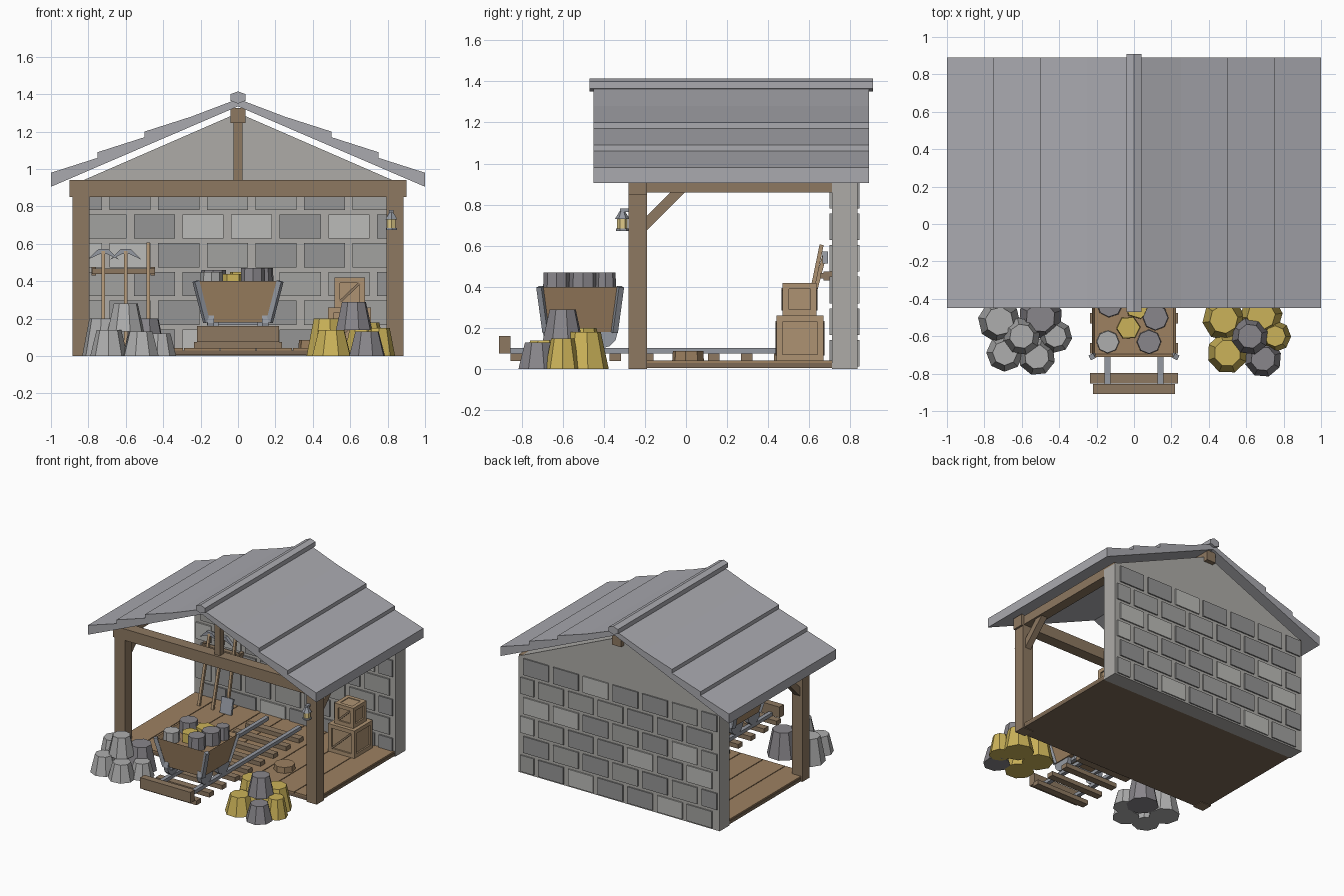
import bpy, bmesh, math, random
from mathutils import Vector

if "Cube" in bpy.data.objects:
    bpy.data.objects.remove(bpy.data.objects["Cube"])
random.seed(4)

COL = dict(wood=(.27, .19, .12), dark=(.2, .14, .09), plank=(.34, .22, .12), crate=(.42, .29, .17),
           wall=(.42, .41, .39), s1=(.3, .3, .3), s2=(.36, .36, .35), s3=(.5, .5, .48),
           slate=(.4, .4, .43), iron=(.3, .32, .36), gold=(.6, .45, .1), rock=(.25, .24, .26),
           pale=(.42, .42, .42), glow=(.75, .6, .25))
MATS = {}
for k, c in COL.items():
    MATS[k] = bpy.data.materials.new(k)
    MATS[k].diffuse_color = (*c, 1)


def finish(name, bm, col):
    bmesh.ops.recalc_face_normals(bm, faces=bm.faces)
    me = bpy.data.meshes.new(name)
    bm.to_mesh(me)
    bm.free()
    me.materials.append(MATS[col])
    ob = bpy.data.objects.new(name, me)
    bpy.context.collection.objects.link(ob)
    return ob


def box(name, x0, x1, y0, y1, z0, z1, col):
    bm = bmesh.new()
    bmesh.ops.create_cube(bm, size=1)
    for v in bm.verts:
        v.co = Vector(((x0 + x1) / 2 + v.co.x * (x1 - x0), (y0 + y1) / 2 + v.co.y * (y1 - y0),
                       (z0 + z1) / 2 + v.co.z * (z1 - z0)))
    return finish(name, bm, col)


def prism(name, pts, y0, y1, col):
    """Extrude an (x, z) profile along y."""
    bm = bmesh.new()
    f = bm.faces.new([bm.verts.new((x, y0, z)) for x, z in pts])
    ext = bmesh.ops.extrude_face_region(bm, geom=[f])
    for v in ext['geom']:
        if isinstance(v, bmesh.types.BMVert):
            v.co.y = y1
    return finish(name, bm, col)


def cone(name, loc, r0, r1, h, col, n=8, rot=None):
    """Tapered prism standing on loc."""
    bm = bmesh.new()
    bmesh.ops.create_cone(bm, cap_ends=True, segments=n, radius1=r0, radius2=r1, depth=h)
    bmesh.ops.translate(bm, verts=bm.verts, vec=(0, 0, h / 2))
    ob = finish(name, bm, col)
    ob.location = loc
    ob.rotation_euler = rot or (0, 0, random.uniform(0, .8))
    return ob


def bar(name, a, b, w, d, col):
    """Square bar from point a to point b."""
    a, b = Vector(a), Vector(b)
    ob = box(name, -w / 2, w / 2, -d / 2, d / 2, 0, (b - a).length, col)
    ob.location = a
    ob.rotation_euler = (b - a).to_track_quat('Z', 'Y').to_euler()
    return ob


# roof: stepped slate courses and ridge cap
half = [(1, .905), (1, .98), (.75, 1.06), (.75, 1.09), (.5, 1.17), (.5, 1.20), (.25, 1.28)]
prism("roof", [(0, 1.335)] + half + [(0, 1.375)] + [(-x, z) for x, z in reversed(half)], -.45, .89, 'slate')
prism("ridge_cap", [(0, 1.35), (.04, 1.365), (.04, 1.4), (0, 1.415), (-.04, 1.4), (-.04, 1.365)],
      -.47, .91, 'slate')

# gabled back wall with raised stones on both faces
prism("back_wall", [(-.88, 0), (.88, 0), (.88, .917), (0, 1.3), (-.88, .917)], .71, .835, 'wall')
for r in range(6):
    z = .012 + r * .154
    for k in range(7):
        x0 = -.947 + .26 * k + (.13 if r % 2 == 0 else 0)
        x1 = min(x0 + .22, .86)
        x0 = max(x0, -.86)
        if x1 - x0 < .06:
            continue
        for side, y0, y1 in (("inner", .698, .72), ("outer", .825, .845)):
            box(f"{side}_stone", x0, x1, y0, y1, z, z + .13, random.choice(['s1', 's1', 's2', 's3']))

# floor
box("floor_base", -.875, .875, -.27, .71, .005, .03, 'dark')
for i in range(9):
    x = -.875 + i * 1.75 / 9
    box("floor_plank", x + .003, x + 1.75 / 9 - .003, -.27, .71, .03, .042, 'plank')

# timber frame
for s in (-1, 1):
    box("front_post", *sorted((s * .795, s * .885)), -.28, -.19, 0, .85, 'wood')
    box("side_plate", *sorted((s * .8, s * .88)), -.19, .83, .86, .93, 'wood')
    bar("brace", (s * .84, -.21, .69), (s * .84, -.01, .89), .05, .05, 'wood')
box("front_beam", -.9, .9, -.28, -.19, .85, .94, 'wood')
box("king_post", -.025, .025, -.26, -.21, .94, 1.25, 'wood')
box("ridge_beam", -.04, .04, -.28, .87, 1.245, 1.325, 'wood')

# track
for i in range(9):
    y = -.825 + i * .16
    box("track_tie", -.235, .235, y - .028, y + .028, .04, .075, 'wood')
for s in (-1, 1):
    box("rail", s * .142 - .016, s * .142 + .016, -.855, .57, .075, .102, 'iron')
box("buffer", -.22, .22, -.91, -.855, .075, .16, 'wood')

# mine cart: tapered tub, straps, chassis and wheels
bm = bmesh.new()
bmesh.ops.create_cube(bm, size=2)
for v in bm.verts:
    top = v.co.z > 0
    v.co = Vector((v.co.x * (.225 if top else .17), -.515 + v.co.y * (.195 if top else .165), .4 if top else .18))
bm.faces.ensure_lookup_table()
top = max(bm.faces, key=lambda f: f.calc_center_median().z)
bmesh.ops.inset_region(bm, faces=[top], thickness=.02)
bmesh.ops.translate(bm, verts=top.verts, vec=(0, 0, -.03))
finish("cart_tub", bm, 'plank')
for sx in (-1, 1):
    box("cart_chassis", sx * .12 - .015, sx * .12 + .015, -.67, -.36, .155, .185, 'iron')
    for sy in (-1, 1):
        bar("cart_strap", (sx * .168, -.515 + sy * .165, .18), (sx * .225, -.515 + sy * .195, .4), .028, .028, 'iron')
        cone("cart_wheel", (sx * .145 - .018, -.515 + sy * .105, .178), .077, .077, .036, 'iron', 12,
             (0, math.pi / 2, 0))
for sy in (-1, 1):
    bar("cart_axle", (-.16, -.515 + sy * .105, .178), (.16, -.515 + sy * .105, .178), .025, .025, 'iron')

# ore in the cart
for x, y, r, h, c in [(-.13, -.43, .07, .09, 'rock'), (-.14, -.63, .062, .08, 'pale'), (-.03, -.555, .065, .07, 'gold'),
                      (.115, -.5, .07, .1, 'rock'), (.08, -.63, .066, .1, 'rock'), (.02, -.44, .07, .08, 'gold'),
                      (.14, -.39, .05, .1, 'rock')]:
    cone("cart_ore", (x, y, .37), r, r * .95, h, c, 6 if c == 'gold' else 8)

# ore piles: x, y, radius, base, height, colour
piles = [(-.72, -.52, .115, 0, .2, 'pale'), (-.5, -.5, .12, 0, .2, 'rock'), (-.69, -.69, .1, 0, .14, 'pale'),
         (-.52, -.71, .1, 0, .13, 'pale'), (-.42, -.6, .09, 0, .12, 'pale'), (-.6, -.6, .1, .13, .15, 'pale'),
         (.48, -.51, .115, 0, .2, 'gold'), (.5, -.69, .11, 0, .14, 'gold'), (.68, -.49, .115, 0, .18, 'gold'),
         (.69, -.72, .1, 0, .13, 'rock'), (.755, -.6, .085, 0, .15, 'gold'), (.62, -.6, .1, .14, .15, 'rock')]
for x, y, r, z, h, c in piles:
    cone("pile_rock", (x, y, z), r, r * .66, h, c)

# lantern on the right post
box("lantern_bracket", .808, .832, -.32, -.27, .765, .782, 'iron')
cone("lantern_cap", (.82, -.31, .73), .036, .012, .04, 'iron', 6)
cone("lantern_glass", (.82, -.31, .685), .026, .026, .045, 'glow', 6)
cone("lantern_base", (.82, -.31, .673), .032, .032, .012, 'iron', 6)

# tool rack: two picks and a shovel leaning on the wall
box("rack_bar", -.78, -.445, .655, .69, .44, .467, 'wood')
for x in (-.77, -.455):
    box("rack_bracket", x - .012, x + .012, .67, .71, .43, .475, 'wood')
for x in (-.72, -.6):
    bar("pick_handle", (x, .54, .042), (x, .675, .56), .02, .02, 'crate')
    prism("pick_head", [(x - .085, .515), (x - .025, .573), (x + .025, .573), (x + .085, .515),
                        (x + .02, .545), (x - .02, .545)], .665, .692, 'iron')
bar("shovel_handle", (-.48, .56, .12), (-.48, .66, .605), .02, .02, 'crate')
bar("shovel_blade", (-.48, .535, .042), (-.48, .562, .16), .1, .018, 'iron')


# framed crates with diagonal braces on the front and right
def crate(x0, x1, y0, y1, z0, z1):
    t, w = .012, .03
    box("crate_core", x0 + t, x1 - t, y0 + t, y1 - t, z0, z1 - .005, 'crate')
    for x in (x0, x1 - w):
        for y in (y0, y1 - w):
            box("crate_corner", x, x + w, y, y + w, z0, z1, 'crate')
    for z in (z0, z1 - w):
        for y in (y0, y1 - w):
            box("crate_rail_x", x0 + w, x1 - w, y, y + w, z, z + w, 'crate')
        for x in (x0, x1 - w):
            box("crate_rail_y", x, x + w, y0 + w, y1 - w, z, z + w, 'crate')
    for y in (y0 + .008, y1 - .008):
        bar("crate_brace", (x0 + w, y, z0 + w), (x1 - w, y, z1 - w), .025, .014, 'wood')


crate(.48, .71, .44, .67, .042, .26)
crate(.515, .68, .47, .635, .26, .42)

# low round block on the floor
cone("floor_block", (.4, .01, .042), .078, .075, .045, 'plank', 8)

for m in bpy.data.materials:
    if m.users and not m.is_grease_pencil:
        m.use_nodes = True
        m.node_tree.nodes["Principled BSDF"].inputs["Base Color"].default_value = m.diffuse_color
